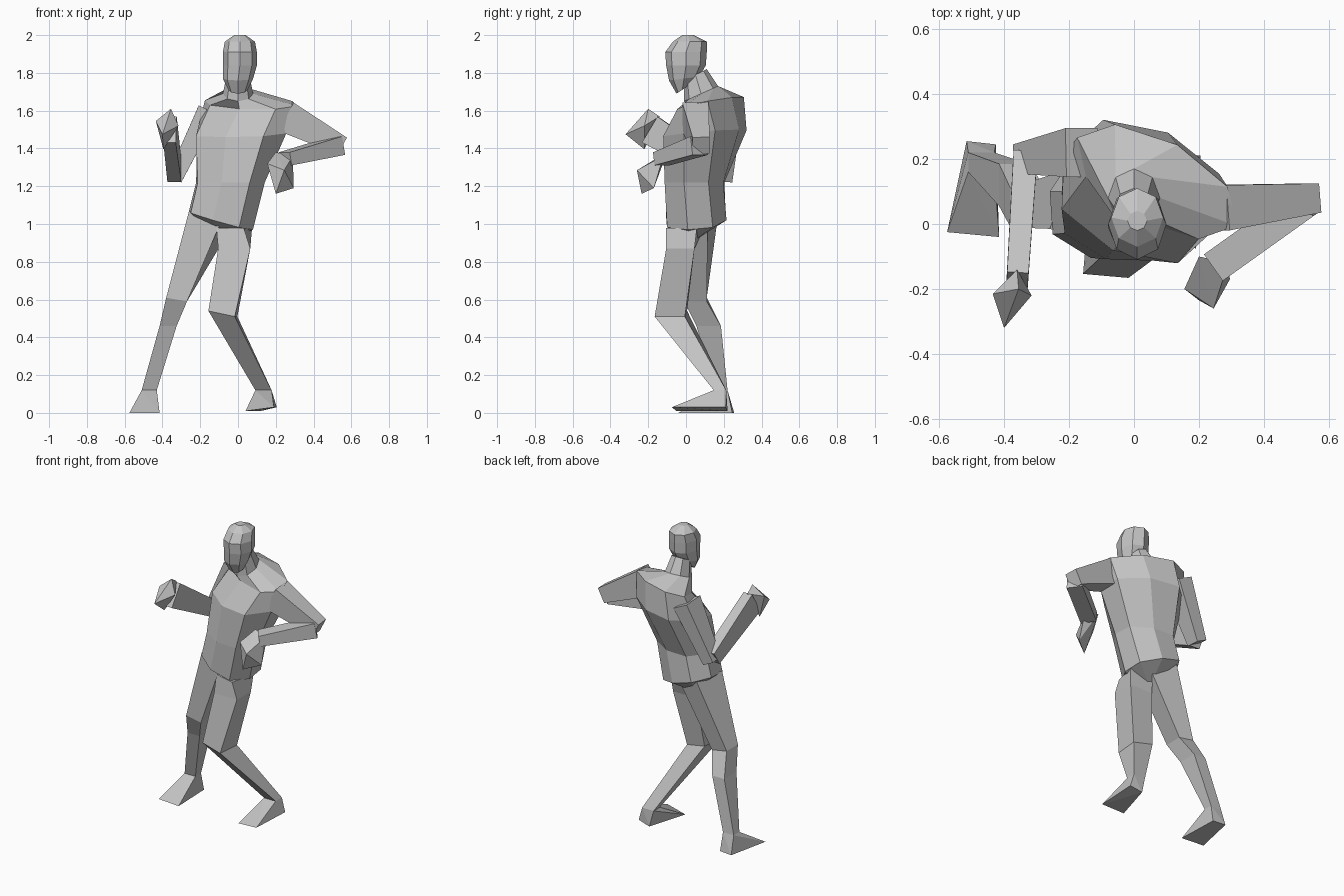
import bpy
import bmesh
from math import cos, sin, pi, radians, copysign
from mathutils import Vector

default_cube = bpy.data.objects.get("Cube")
if default_cube:
    bpy.data.objects.remove(default_cube, do_unlink=True)

# One plain grey for the whole figure
grey = bpy.data.materials.new("plain_grey")
grey.use_nodes = True
grey.diffuse_color = (0.55, 0.55, 0.55, 1)
grey.node_tree.nodes["Principled BSDF"].inputs["Base Color"].default_value = grey.diffuse_color


def finish(name, builder):
    """Turn a bmesh into a flat shaded object with outward normals."""
    bmesh.ops.recalc_face_normals(builder, faces=builder.faces)
    mesh = bpy.data.meshes.new(name)
    builder.to_mesh(mesh)
    builder.free()
    mesh.materials.append(grey)
    part = bpy.data.objects.new(name, mesh)
    bpy.context.collection.objects.link(part)


def loft(name, sections, tip=None):
    """Skin matching cross-sections; close the end with a cap or a pointed tip."""
    builder = bmesh.new()
    rings = [[builder.verts.new(point) for point in section] for section in sections]
    for upper, lower in zip(rings, rings[1:]):
        for i in range(len(upper)):
            builder.faces.new((upper[i - 1], upper[i], lower[i], lower[i - 1]))
    first, last = rings[0], rings[-1]
    builder.faces.new(first)
    if tip:
        apex = builder.verts.new(tip)
        for i in range(len(last)):
            builder.faces.new((last[i - 1], last[i], apex))
    else:
        builder.faces.new(last)
    finish(name, builder)


def hull(name, points):
    """Wrap a faceted convex block around a few corner points."""
    builder = bmesh.new()
    for point in points:
        builder.verts.new(point)
    result = bmesh.ops.convex_hull(builder, input=builder.verts)
    loose = [item for item in set(result["geom_interior"] + result["geom_unused"])
             if isinstance(item, bmesh.types.BMVert)]
    bmesh.ops.delete(builder, geom=loose, context="VERTS")
    finish(name, builder)


def section(center, width, depth, turn=0, roll=0, pitch=0, sides=8, power=1, shift=0):
    """Level cross-section turned about z; roll lifts its left, pitch lifts its back.

    A power below one makes the outline boxier.
    """
    left = Vector((cos(radians(turn)), sin(radians(turn)), 0))
    back = Vector((-left.y, left.x, 0))
    ring = []
    for i in range(sides):
        angle = (i + shift) * 2 * pi / sides
        across = copysign(abs(cos(angle)) ** power, cos(angle))
        through = copysign(abs(sin(angle)) ** power, sin(angle))
        rise = Vector((0, 0, roll * across + pitch * through))
        ring.append(Vector(center) + left * width * across + back * depth * through + rise)
    return ring


def block(center, width, depth, turn=0, roll=0):
    """Four-cornered section for the legs."""
    return section(center, width, depth, turn, roll, sides=4, power=0, shift=0.5)


def bone(name, start, end, start_size, end_size, side):
    """Tapered four-sided limb; each size is (half along side, half across it)."""
    start, end = Vector(start), Vector(end)
    along = (end - start).normalized()
    across = along.cross(Vector(side)).normalized()
    side = across.cross(along)
    loft(name, [
        [joint + side * wide * a + across * thick * b
         for a, b in ((1, 1), (-1, 1), (-1, -1), (1, -1))]
        for joint, (wide, thick) in ((start, start_size), (end, end_size))
    ])


DEPTHWAYS = (0, 1, 0)
UPWARD = (0, 0, 1)

# Head, with a ridge down the middle of the face
loft("head", [
    section(center=(0.01, 0.01, 2), width=0.03, depth=0.03),
    section(center=(0.01, 0.02, 1.965), width=0.08, depth=0.09),
    section(center=(0.01, 0, 1.91), width=0.09, depth=0.11),
    section(center=(0.01, 0, 1.84), width=0.09, depth=0.105),
    section(center=(0, -0.01, 1.77), width=0.08, depth=0.08, pitch=0.01),
    section(center=(0, -0.02, 1.71), width=0.05, depth=0.03, pitch=0.02),
])

# Neck and torso, twisting from the shoulders down to the hips
loft("neck_and_torso", [
    section(center=(0, 0.05, 1.79), width=0.06, depth=0.06, pitch=0.03),
    section(center=(0, 0.08, 1.69), width=0.08, depth=0.09, pitch=0.04),
    section(center=(0.07, 0.13, 1.64), width=0.28, depth=0.13, turn=-29, roll=-0.015, pitch=0.03),
    section(center=(0.02, 0.1, 1.48), width=0.26, depth=0.2, turn=-25, pitch=0.02, power=0.8),
    section(center=(-0.04, 0.045, 1.22), width=0.19, depth=0.16, turn=-17, power=0.8),
    section(center=(-0.09, 0.055, 1.02), width=0.175, depth=0.165, turn=-15, roll=-0.05, power=0.8),
], tip=(-0.09, 0.04, 0.91))

# Left arm, elbow out to the side and forearm crossing in front
bone("left_upper_arm", start=(0.25, 0.05, 1.57), end=(0.55, 0.08, 1.415),
     start_size=(0.07, 0.085), end_size=(0.045, 0.05), side=DEPTHWAYS)
bone("left_forearm", start=(0.53, 0.07, 1.415), end=(0.25, -0.13, 1.345),
     start_size=(0.05, 0.05), end_size=(0.035, 0.05), side=UPWARD)
hull("left_hand", [(0.2, -0.1, 1.38), (0.29, -0.12, 1.36), (0.155, -0.2, 1.32),
                   (0.245, -0.26, 1.285), (0.295, -0.17, 1.19), (0.2, -0.235, 1.16)])

# Right arm, elbow drawn back and forearm raised forward
bone("right_upper_arm", start=(-0.16, 0.22, 1.6), end=(-0.335, 0.2, 1.24),
     start_size=(0.075, 0.055), end_size=(0.045, 0.04), side=DEPTHWAYS)
bone("right_forearm", start=(-0.335, 0.2, 1.265), end=(-0.36, -0.19, 1.5),
     start_size=(0.05, 0.037), end_size=(0.08, 0.033), side=UPWARD)
hull("right_hand", [(-0.36, -0.14, 1.57), (-0.435, -0.215, 1.545), (-0.4, -0.32, 1.475),
                    (-0.315, -0.22, 1.52), (-0.355, -0.2, 1.61), (-0.395, -0.22, 1.395)])

# Right leg, nearly straight and stepping out
right_ankle = block(center=(-0.47, 0.19, 0.12), width=0.04, depth=0.03)
loft("right_leg", [
    block(center=(-0.145, 0.05, 1.03), width=0.085, depth=0.1, turn=-20, roll=-0.04),
    block(center=(-0.325, 0.05, 0.6), width=0.055, depth=0.06, roll=-0.01),
    block(center=(-0.37, 0.12, 0.46), width=0.045, depth=0.065),
    right_ankle,
])
hull("right_foot", right_ankle + [
    (-0.575, -0.025, 0), (-0.415, -0.04, 0), (-0.515, 0.255, 0), (-0.425, 0.245, 0)])

# Left leg, knee pushed forward and inward
left_ankle = block(center=(0.135, 0.18, 0.12), width=0.043, depth=0.033)
loft("left_leg", [
    block(center=(-0.02, -0.005, 0.98), width=0.075, depth=0.085, turn=-15),
    block(center=(-0.02, -0.03, 0.87), width=0.085, depth=0.075),
    block(center=(-0.08, -0.08, 0.525), width=0.07, depth=0.08, turn=-5, roll=-0.015),
    left_ankle,
])
hull("left_foot", left_ankle + [
    (0.04, -0.05, 0.01), (0.19, -0.075, 0.03), (0.12, 0.22, 0.01), (0.205, 0.21, 0.03)])
